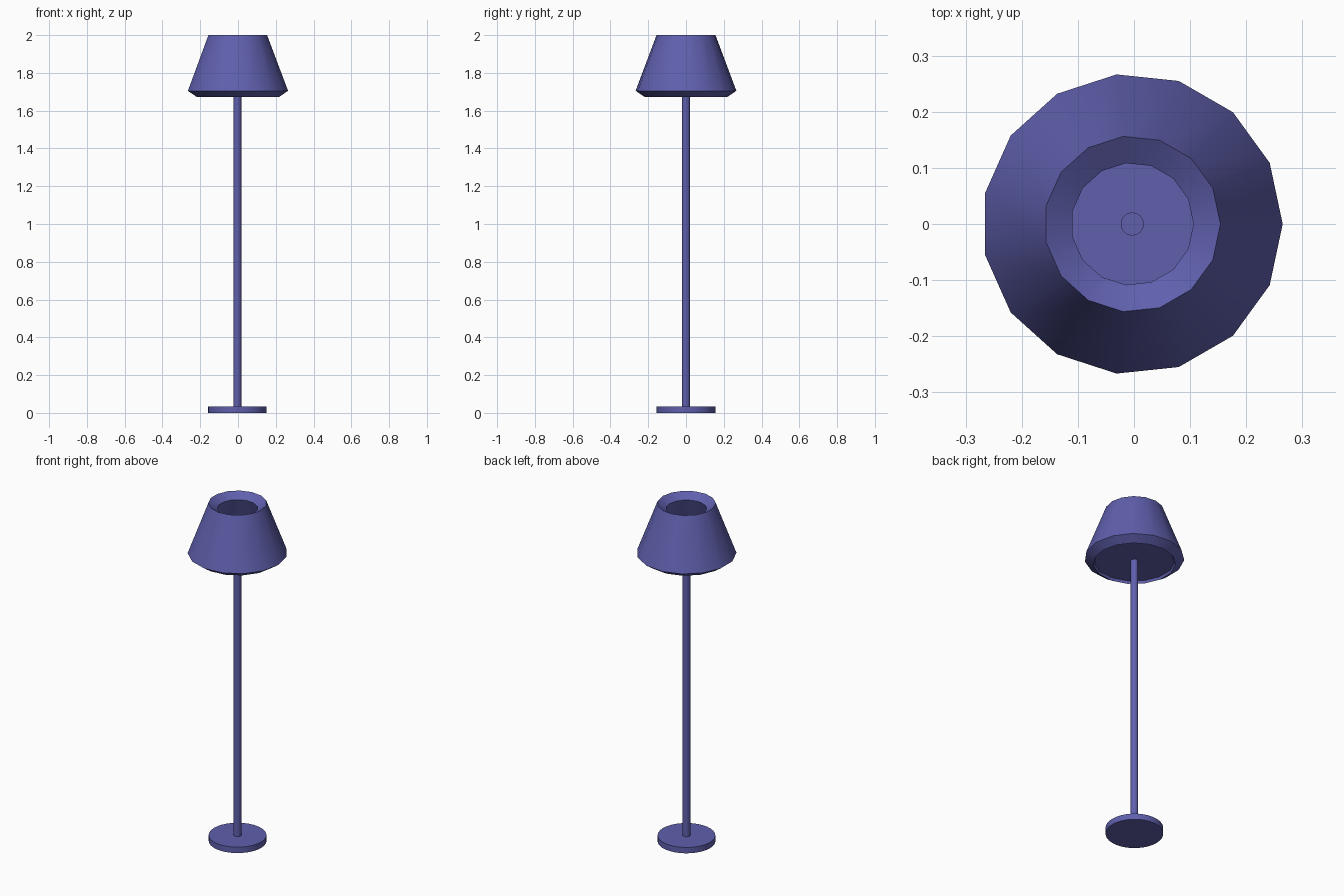
import bpy, bmesh, math

if "Cube" in bpy.data.objects:
    bpy.data.objects.remove(bpy.data.objects["Cube"])

CX = -0.003  # lamp axis

mat = bpy.data.materials.new("violet")
mat.diffuse_color = (0.115, 0.115, 0.42, 1)
mat.use_nodes = True
mat.node_tree.nodes["Principled BSDF"].inputs["Base Color"].default_value = mat.diffuse_color


def lathe(name, profile, sides, closed):
    """Revolve (radius, z) points; open profiles get end caps, one point gives a disc."""
    bm = bmesh.new()
    rings = []
    for r, z in profile:
        rings.append([bm.verts.new((CX + r * math.cos(2 * math.pi * i / sides),
                                    r * math.sin(2 * math.pi * i / sides), z))
                      for i in range(sides)])
    pairs = list(zip(rings, rings[1:]))
    if closed:
        pairs.append((rings[-1], rings[0]))
    else:
        bm.faces.new(rings[0])
        if len(rings) > 1:
            bm.faces.new(rings[-1])
    for a, b in pairs:
        for i in range(sides):
            j = (i + 1) % sides
            bm.faces.new((a[i], a[j], b[j], b[i]))
    if pairs:
        bmesh.ops.recalc_face_normals(bm, faces=bm.faces)
    mesh = bpy.data.meshes.new(name)
    bm.to_mesh(mesh)
    bm.free()
    mesh.materials.append(mat)
    ob = bpy.data.objects.new(name, mesh)
    bpy.context.collection.objects.link(ob)
    bpy.ops.object.select_all(action='DESELECT')
    ob.select_set(True)
    bpy.context.view_layer.objects.active = ob
    bpy.ops.object.shade_smooth_by_angle(angle=math.radians(30))
    return ob


# Round foot
lathe("base", [(0.155, 0), (0.155, 0.035)], 32, False)

# Slim upright, ending just inside the shade
lathe("pole", [(0.0205, 0.03), (0.0205, 1.695)], 32, False)

# Thick-walled 15-sided shade, open at the top
lathe("shade", [(0.268, 1.705), (0.157, 2.0), (0.109, 1.968), (0.221, 1.673)], 15, True)

# Thin plate closing the shade just above its lower rim
lathe("diffuser", [(0.215, 1.688)], 15, False)
